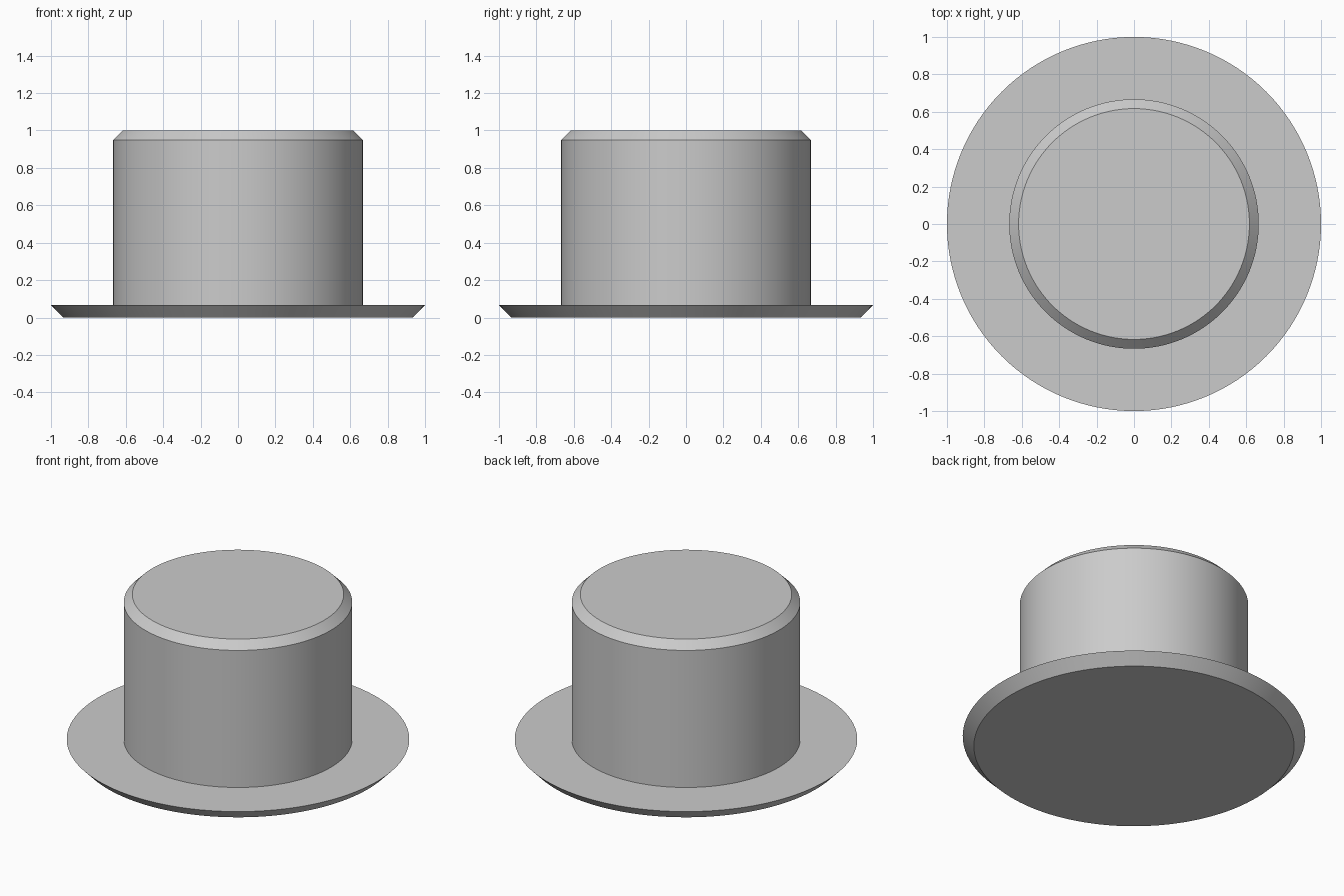
import bpy
import bmesh
import math

SEGMENTS = 128

cube = bpy.data.objects.get("Cube")
if cube:
    bpy.data.objects.remove(cube, do_unlink=True)

grey = bpy.data.materials.new("plain grey")
grey.use_nodes = True
COLOUR = (0.6, 0.6, 0.6, 1)
grey.diffuse_color = COLOUR
grey.node_tree.nodes["Principled BSDF"].inputs["Base Color"].default_value = COLOUR


def turned_part(name, profile):
    """Solid of revolution from (radius, height) points, with flat end caps."""
    bm = bmesh.new()
    rings = []
    for radius, height in profile:
        ring = []
        for i in range(SEGMENTS):
            a = math.tau * i / SEGMENTS
            ring.append(bm.verts.new((radius * math.cos(a), radius * math.sin(a), height)))
        rings.append(ring)
    for low, high in zip(rings, rings[1:]):
        for i in range(SEGMENTS):
            j = (i + 1) % SEGMENTS
            bm.faces.new((low[i], low[j], high[j], high[i]))
    bm.faces.new(rings[0][::-1])
    bm.faces.new(rings[-1])
    mesh = bpy.data.meshes.new(name)
    bm.to_mesh(mesh)
    bm.free()
    mesh.materials.append(grey)
    obj = bpy.data.objects.new(name, mesh)
    bpy.context.collection.objects.link(obj)
    bpy.ops.object.select_all(action="DESELECT")
    obj.select_set(True)
    bpy.context.view_layer.objects.active = obj
    bpy.ops.object.shade_smooth_by_angle(angle=math.radians(30))
    return obj


# Wide brim, bevelled on its underside
turned_part("brim", [(0.935, 0), (1, 0.067)])

# Straight crown with a chamfered top edge, seated slightly into the brim
turned_part("crown", [(0.667, 0.04), (0.667, 0.95), (0.617, 1)])
